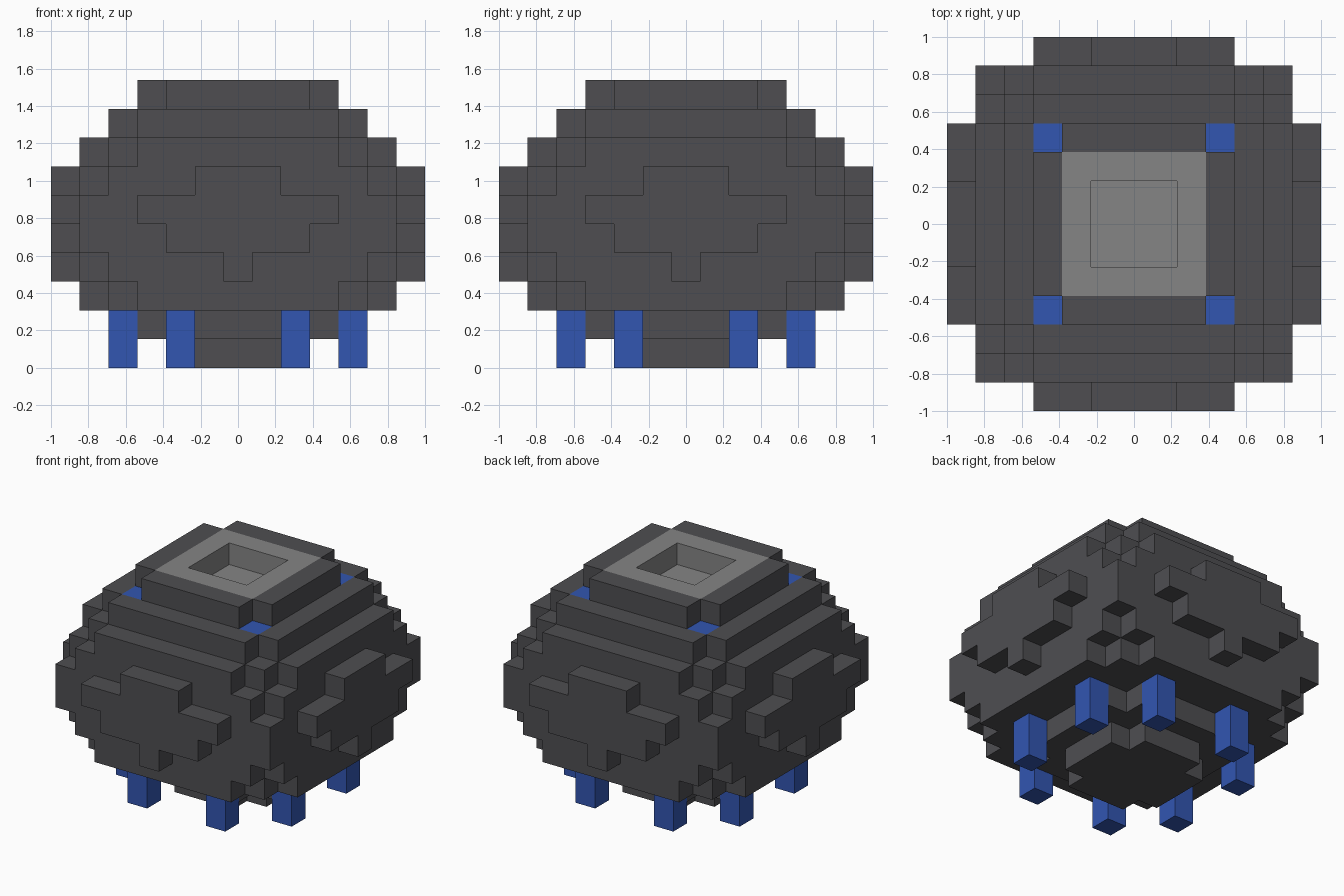
import bpy
import bmesh
from mathutils import Vector

cube = bpy.data.objects.get("Cube")
if cube:
    bpy.data.objects.remove(cube, do_unlink=True)

UNIT = 2 / 13  # size of one block


def material(name, color):
    mat = bpy.data.materials.new(name)
    mat.use_nodes = True
    mat.diffuse_color = (*color, 1)
    bsdf = next(n for n in mat.node_tree.nodes if n.type == "BSDF_PRINCIPLED")
    bsdf.inputs["Base Color"].default_value = (*color, 1)
    return mat


dark = material("dark_stone", (0.077, 0.076, 0.083))
grey = material("grey_stone", (0.235, 0.235, 0.235))
blue = material("blue", (0.032, 0.092, 0.44))


def rect(a, b, k):
    """Blocks of one layer reaching a along x and b along y."""
    return {(i, j, k) for i in range(-a, a + 1) for j in range(-b, b + 1)}


def cross(a, b, k):
    """Two crossed rectangles, the same from all four sides."""
    return rect(a, b, k) | rect(b, a, k)


# Layers from the foot to the rim: reaches of the crossed rectangles
layers = [
    [(2, 1)],
    [(3, 2)],
    [(5, 3), (4, 4)],
    [(5, 4), (6, 0)],
    [(5, 5), (6, 2)],
    [(5, 5), (6, 3)],
    [(5, 4), (6, 1)],
    [(5, 3), (4, 4)],
    [(4, 3)],
    [(3, 2)],
]
body = set()
for k, shapes in enumerate(layers):
    for a, b in shapes:
        body |= cross(a, b, k)

# Square opening on top, one block deep, lined in grey
top = len(layers) - 1
body -= rect(1, 1, top)
opening = (rect(2, 2, top) - rect(1, 1, top)) | rect(1, 1, top - 1)

# Blue blocks at the corners under the rim, and eight feet
signs = [(sx, sy) for sx in (-1, 1) for sy in (-1, 1)]
studs = {(3 * sx, 3 * sy, top - 1) for sx, sy in signs}
feet = {(x * sx, y * sy, k) for sx, sy in signs
        for x, y in ((4, 2), (2, 4)) for k in (0, 1)}

body -= opening | studs
solid = body | opening | studs | feet


def build(name, cells, mat):
    """Outer skin of the blocks, with flat areas merged."""
    bm = bmesh.new()
    verts = {}

    def vert(p):
        key = tuple(round(2 * c) for c in p)
        if key not in verts:
            verts[key] = bm.verts.new(p * UNIT)
        return verts[key]

    for cell in sorted(cells):
        center = Vector(cell) + Vector((0, 0, 0.5))
        for axis in range(3):
            for sign in (-1, 1):
                n = Vector((0, 0, 0))
                n[axis] = sign
                if tuple(int(c + d) for c, d in zip(cell, n)) in solid:
                    continue
                u = Vector((0, 0, 0))
                u[(axis + 1) % 3] = 0.5
                v = n.cross(u)
                mid = center + n / 2
                bm.faces.new([vert(mid + s * u + t * v)
                              for s, t in ((-1, -1), (1, -1), (1, 1), (-1, 1))])
    bmesh.ops.dissolve_limit(bm, angle_limit=0.01, verts=bm.verts, edges=bm.edges)
    mesh = bpy.data.meshes.new(name)
    bm.to_mesh(mesh)
    bm.free()
    mesh.materials.append(mat)
    obj = bpy.data.objects.new(name, mesh)
    bpy.context.collection.objects.link(obj)


build("body", body, dark)
build("top_opening", opening, grey)
build("corner_studs", studs, blue)
build("feet", feet, blue)
